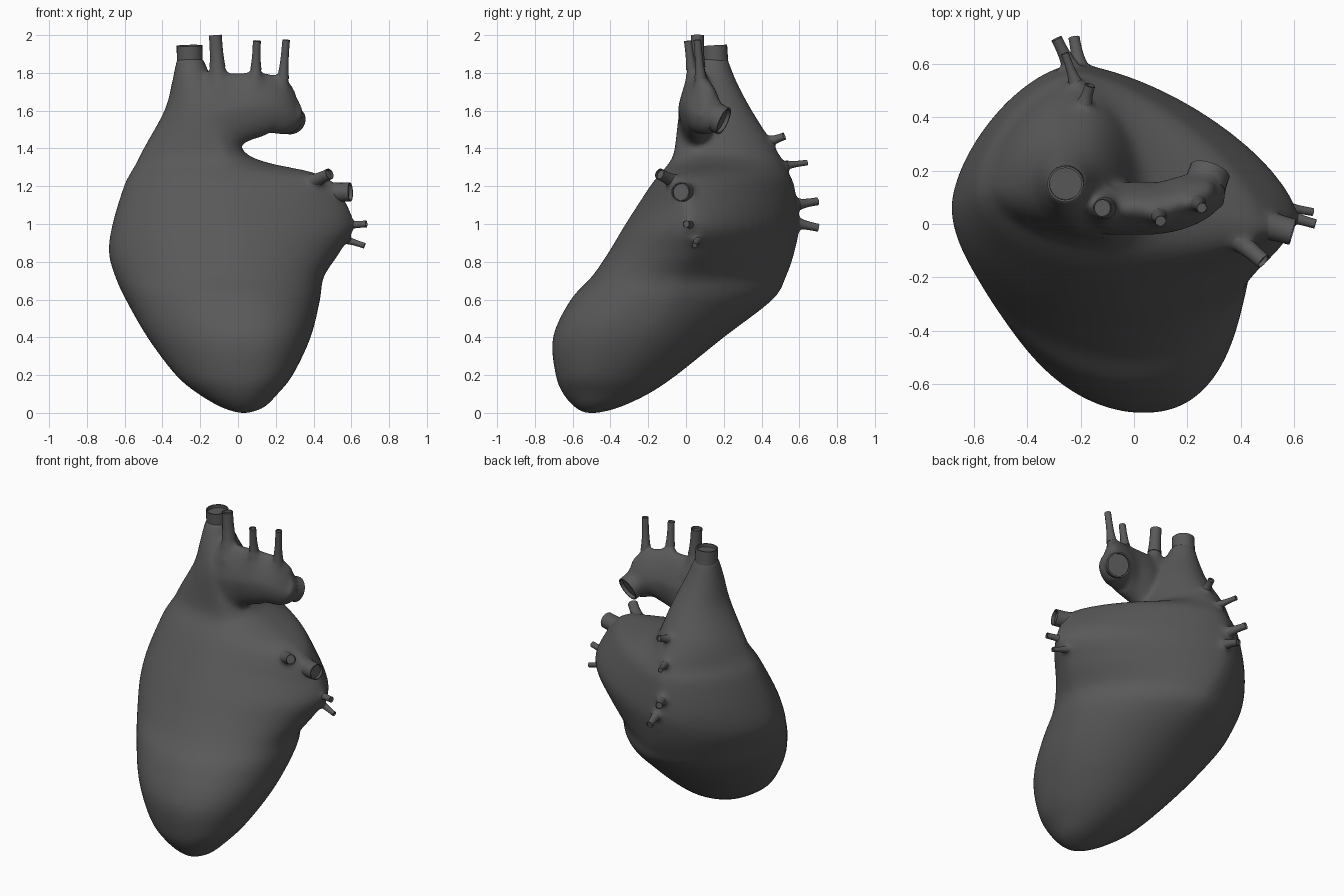
import bpy, bmesh, math
from mathutils import Vector

if "Cube" in bpy.data.objects:
    bpy.data.objects.remove(bpy.data.objects["Cube"])

mat = bpy.data.materials.new("dark_grey")
mat.diffuse_color = (0.1, 0.1, 0.1, 1)
mat.use_nodes = True
mat.node_tree.nodes["Principled BSDF"].inputs["Base Color"].default_value = mat.diffuse_color


def skin(bm, rings):
    """Join equal-length rings of points into a closed, capped surface."""
    vs = [[bm.verts.new(p) for p in r] for r in rings]
    n = len(vs[0])
    for a, b in zip(vs, vs[1:]):
        for i in range(n):
            bm.faces.new((a[i], a[(i + 1) % n], b[(i + 1) % n], b[i]))
    bm.faces.new(vs[0][::-1])
    bm.faces.new(vs[-1])


def finish(bm, name):
    bmesh.ops.recalc_face_normals(bm, faces=bm.faces)
    me = bpy.data.meshes.new(name)
    bm.to_mesh(me)
    bm.free()
    me.materials.append(mat)
    ob = bpy.data.objects.new(name, me)
    bpy.context.collection.objects.link(ob)
    return ob


def catmull(rows, steps):
    """Smoothly interpolate rows of numbers."""
    out = []
    for i in range(len(rows) - 1):
        p0, p1, p2, p3 = rows[max(i - 1, 0)], rows[i], rows[i + 1], rows[min(i + 2, len(rows) - 1)]
        for s in range(steps):
            t = s / steps
            out.append([b + 0.5 * t * (c - a + t * (2 * a - 5 * b + 4 * c - d + t * (3 * (b - c) + d - a)))
                        for a, b, c, d in zip(p0, p1, p2, p3)])
    return out + [list(rows[-1])]


def ramp(z, a, b):
    return min(max((z - a) / (b - a), 0), 1)


def slice_ring(row, seg=16):
    """Horizontal slice from its left, back, right and front extreme points."""
    z, xl, yl, xb, yb, xr, yr, xf, yf = row
    top = ramp(-z, -1.45, -1.3)
    low = ramp(z, .05, .2) * ramp(-z, -.8, -.5)
    quads = [((xl, yl), (xb, yb), 2 - 0.38 * top * ramp(z, .4, .8), True),
             ((xb, yb), (xr, yr), 2 - 0.52 * top * ramp(z, .3, .7), False),
             ((xr, yr), (xf, yf), 2 + 0.3 * low - 0.5 * top * ramp(z, .7, 1.1), True),
             ((xf, yf), (xl, yl), 2 - 0.1 * top, False)]
    pts = []
    for a, b, n, side_first in quads:
        for i in range(seg):
            t = i / seg * math.pi / 2
            c, s = math.cos(t) ** (2 / n), math.sin(t) ** (2 / n)
            if side_first:      # arc centre lies at (b.x, a.y)
                pts.append((b[0] + (a[0] - b[0]) * c, a[1] + (b[1] - a[1]) * s, z))
            else:               # arc centre lies at (a.x, b.y)
                pts.append((a[0] + (b[0] - a[0]) * s, b[1] + (a[1] - b[1]) * c, z))
    return pts


def sweep_rings(path, seg=24, pinch=0):
    """Rings along rows of x, y, z, side radius, upright radius; pinch narrows the top."""
    P = [Vector(p[:3]) for p in path]
    rings = []
    for i, p in enumerate(path):
        t = (P[min(i + 1, len(P) - 1)] - P[max(i - 1, 0)]).normalized()
        ref = Vector((0, 0, 1)) if abs(t.z) < 0.8 else Vector((0, 1, 0))
        side = t.cross(ref).normalized()
        up = side.cross(t)
        ring = []
        for k in range(seg):
            c, s = math.cos(k * math.tau / seg), math.sin(k * math.tau / seg)
            ring.append(P[i] + side * p[3] * c * (1 - pinch * max(s, 0)) + up * p[4] * s)
        rings.append(ring)
    return rings


# Heart body: z, left xy, back xy, right xy, front xy
slices = [
    (0.00, 0.00, -.50, .03, -.46, .06, -.50, .03, -.54),
    (0.03, -.09, -.48, .03, -.35, .14, -.48, .03, -.59),
    (0.10, -.21, -.44, .02, -.20, .21, -.44, .03, -.65),
    (0.20, -.33, -.38, .00, -.05, .29, -.40, .03, -.69),
    (0.40, -.48, -.22, -.05, .20, .385, -.25, .03, -.705),
    (0.60, -.595, -.06, -.12, .46, .435, -.10, .00, -.61),
    (0.72, -.65, .00, -.16, .53, .455, -.05, -.03, -.50),
    (0.85, -.685, .06, -.20, .575, .54, .01, -.05, -.41),
    (1.00, -.665, .08, -.22, .60, .615, .03, -.05, -.32),
    (1.20, -.605, .12, -.21, .575, .52, -.02, -.06, -.19),
    (1.27, -.57, .13, -.20, .545, .41, .00, -.08, -.135),
    (1.33, -.535, .14, -.20, .515, .14, .09, -.09, -.085),
    (1.40, -.50, .14, -.20, .475, .02, .10, -.10, -.06),
    (1.60, -.39, .15, -.21, .35, -.06, .12, -.16, -.035),
    (1.75, -.35, .15, -.24, .27, -.13, .14, -.23, .02),
    (1.88, -.325, .15, -.255, .22, -.185, .15, -.255, .08),
]
core = bmesh.new()
skin(core, [slice_ring(r) for r in catmull(slices, 4)])

# Aortic arch, wide below and thin on top, fused with the body
arch = [(-.24, .11, 1.55, .14, .21), (-.10, .06, 1.59, .10, .22), (0.0, .06, 1.615, .10, .19),
        (.10, .06, 1.63, .098, .175), (.19, .085, 1.62, .098, .16), (.25, .115, 1.58, .09, .12),
        (.28, .17, 1.555, .075, .08)]
skin(core, sweep_rings(catmull(arch, 4), 32, 0.35))

# Vessel stubs: name, base, tip, tip radius, flare at base
stubs = [
    ("upper_vena_cava", (-.25, .17, 1.60), (-.257, .15, 1.945), .068, 1.7),
    ("descending_aorta", (.25, .10, 1.59), (.285, .2, 1.545), .077, 1.3),
    ("arch_branch_1", (-.10, .06, 1.70), (-.12, .06, 2.0), .034, 2.4),
    ("arch_branch_2", (.09, .045, 1.70), (.10, .01, 1.97), .021, 3.4),
    ("arch_branch_3", (.225, .09, 1.61), (.255, .06, 1.975), .02, 4.4),
    ("left_artery_lower", (.38, .03, 1.16), (.595, -.03, 1.17), .05, 2.4),
    ("left_artery_upper", (.32, .0, 1.19), (.485, -.14, 1.265), .03, 3.4),
    ("left_vein_upper", (.47, .06, .99), (.68, .0, 1.0), .018, 5.5),
    ("left_vein_lower", (.47, .08, .95), (.67, .045, .885), .015, 6.0),
    ("right_artery_upper", (-.20, .40, 1.42), (-.165, .52, 1.465), .02, 3.8),
    ("right_artery_lower", (-.19, .45, 1.30), (-.26, .64, 1.325), .015, 5),
    ("right_vein_upper", (-.20, .51, 1.09), (-.29, .695, 1.12), .021, 4.4),
    ("right_vein_lower", (-.19, .51, 1.02), (-.225, .70, .98), .021, 4.4),
]
for name, base, tip, r, flare in stubs:
    a, b = Vector(base), Vector(tip)
    path = []
    for i in range(17):
        t = i / 16
        rad = r * (1 + (flare - 1) * (1 - t) ** 3)
        path.append((*a.lerp(b, t), rad, rad))
    rings = sweep_rings(path)
    skin(core, rings[:13])      # flared root fuses into the body
    # free end with thin rim and shallow recessed opening
    inner = [b.lerp(p, 0.88) for p in rings[-1]]
    depth = (b - a).normalized() * min(r * 0.5, 0.02)
    bm = bmesh.new()
    skin(bm, rings[7:] + [inner, [p - depth for p in inner]])
    ob = finish(bm, name)
    bpy.ops.object.select_all(action='DESELECT')
    ob.select_set(True)
    bpy.context.view_layer.objects.active = ob
    bpy.ops.object.shade_smooth_by_angle(angle=math.radians(40))

heart = finish(core, "heart_body")
rm = heart.modifiers.new("fuse", 'REMESH')
rm.mode = 'VOXEL'
rm.voxel_size = 0.013
rm.use_smooth_shade = True
sm = heart.modifiers.new("soften", 'SMOOTH')
sm.factor = 0.5
sm.iterations = 20
